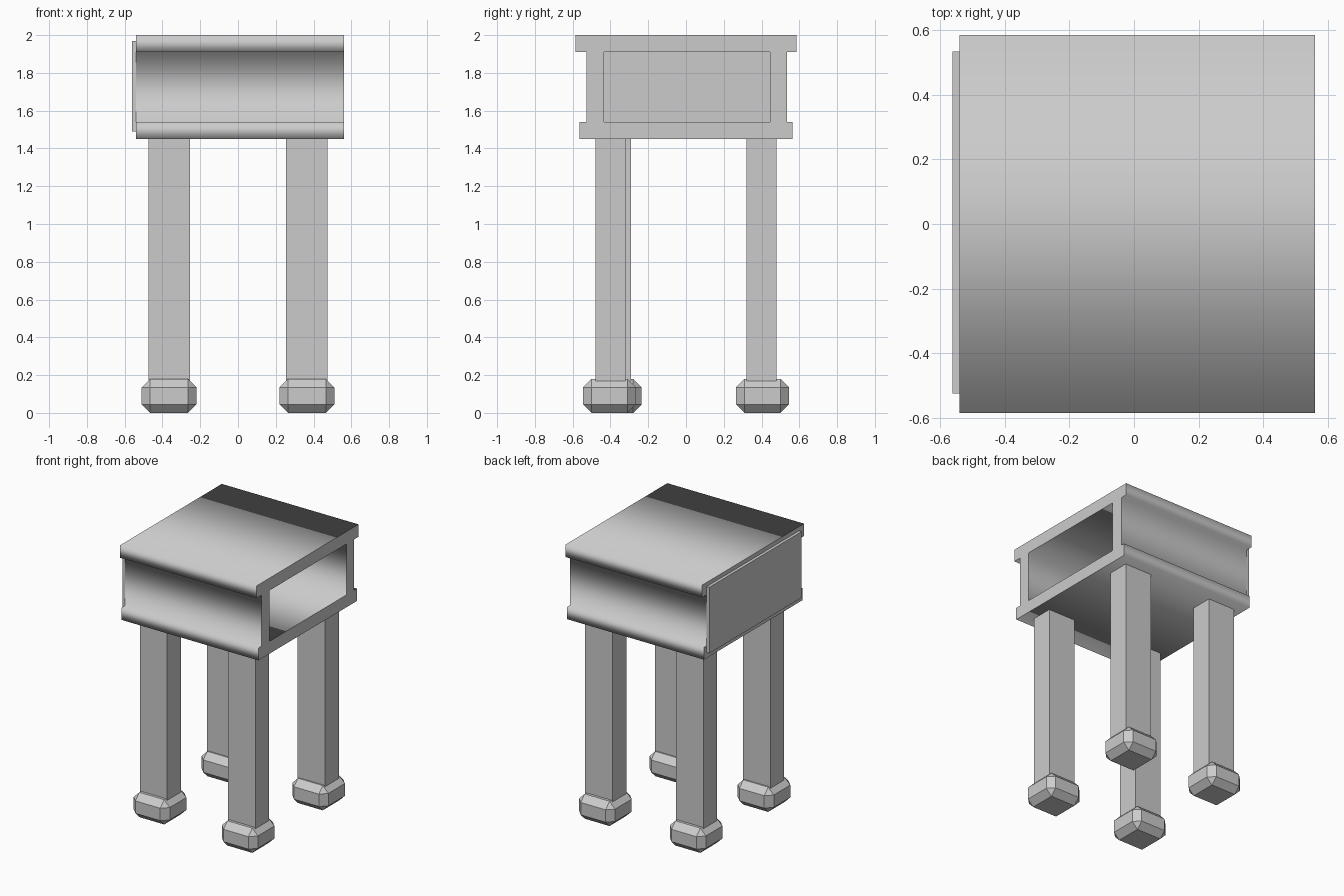
import bpy, bmesh
from mathutils import Matrix

if "Cube" in bpy.data.objects:
    bpy.data.objects.remove(bpy.data.objects["Cube"])


def box(name, x, y, z, bevel=0):
    """Box from (min, max) ranges, optionally chamfered on every edge."""
    bm = bmesh.new()
    bmesh.ops.create_cube(bm, size=1)
    size = [r[1] - r[0] for r in (x, y, z)]
    mid = [(r[1] + r[0]) / 2 for r in (x, y, z)]
    bmesh.ops.scale(bm, vec=size, verts=bm.verts)
    bmesh.ops.translate(bm, vec=mid, verts=bm.verts)
    if bevel:
        bmesh.ops.bevel(bm, geom=bm.edges[:], offset=bevel, segments=1,
                        profile=0.5, affect='EDGES')
    mesh = bpy.data.meshes.new(name)
    bm.to_mesh(mesh)
    bm.free()
    obj = bpy.data.objects.new(name, mesh)
    bpy.context.collection.objects.link(obj)
    return obj


def extrude_x(name, loops, x0, x1):
    """Fill (y, z) outlines, inner ones as holes, and extrude along x."""
    curve = bpy.data.curves.new(name, 'CURVE')
    curve.dimensions = '2D'
    curve.fill_mode = 'BOTH'
    curve.extrude = (x1 - x0) / 2
    for pts in loops:
        spline = curve.splines.new('POLY')
        spline.points.add(len(pts) - 1)
        for p, (y, z) in zip(spline.points, pts):
            p.co = (y, z, 0, 1)
        spline.use_cyclic_u = True
    obj = bpy.data.objects.new(name, curve)
    bpy.context.collection.objects.link(obj)
    obj.matrix_world = Matrix(((0, 0, 1, (x0 + x1) / 2), (1, 0, 0, 0),
                               (0, 1, 0, 0), (0, 0, 0, 1)))
    bpy.ops.object.select_all(action='DESELECT')
    obj.select_set(True)
    bpy.context.view_layer.objects.active = obj
    bpy.ops.object.convert(target='MESH')
    return bpy.context.object


# Open cabinet: overhanging top and bottom boards with side walls between
outer = [(-0.565, 1.45), (0.565, 1.45), (0.565, 1.54), (0.535, 1.54),
         (0.535, 1.91), (0.585, 1.91), (0.585, 2.0), (-0.585, 2.0),
         (-0.585, 1.91), (-0.527, 1.91), (-0.527, 1.54), (-0.565, 1.54)]
opening = [(-0.435, 1.54), (-0.435, 1.91), (0.445, 1.91), (0.445, 1.54)]
extrude_x("cabinet_shell", [outer, opening], -0.54, 0.56)

# Panel closing the left end
box("end_panel", (-0.562, -0.54), (-0.525, 0.535), (1.49, 1.97))

# Legs with chamfered feet; the front left one sits slightly further in
for side, sx in (("left", -1), ("right", 1)):
    for end, sy in (("front", -1), ("back", 1)):
        cx, cy = 0.365 * sx, 0.40 * sy
        if (side, end) == ("left", "front"):
            cy += 0.03
        box(f"{end}_{side}_leg", (cx - 0.11, cx + 0.11),
            (cy - 0.08, cy + 0.08), (0.1, 1.45))
        fy = cy + 0.005 * sy
        box(f"{end}_{side}_foot", (cx - 0.145, cx + 0.145),
            (fy - 0.14, fy + 0.14), (0, 0.18), bevel=0.045)
